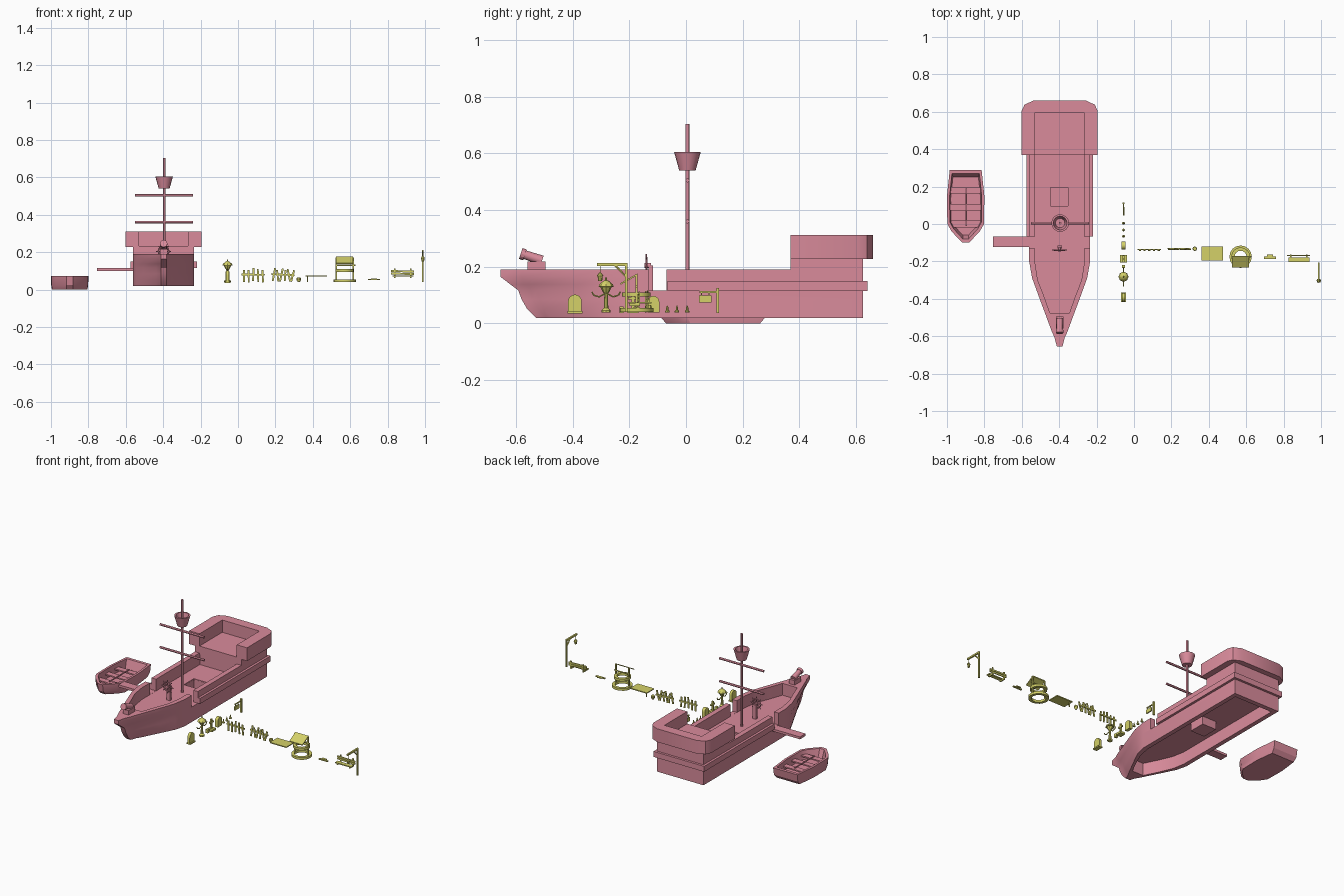
import bpy, bmesh, math, random
from mathutils import Vector
random.seed(4)

def material(name, col):
    m = bpy.data.materials.new(name)
    m.diffuse_color = (*col, 1)
    return m

RED = material("ship_red", (0.70, 0.26, 0.33))
YEL = material("prop_yellow", (0.66, 0.64, 0.14))
mat = RED

def finish(name, bm):
    bmesh.ops.recalc_face_normals(bm, faces=bm.faces)
    me = bpy.data.meshes.new(name)
    bm.to_mesh(me)
    bm.free()
    o = bpy.data.objects.new(name, me)
    bpy.context.collection.objects.link(o)
    me.materials.append(mat)
    return o

def loft(name, rings, caps=True, closed=False):
    bm = bmesh.new()
    vs = [[bm.verts.new(p) for p in r] for r in rings]
    n = len(vs[0])
    pairs = list(zip(vs, vs[1:])) + ([(vs[-1], vs[0])] if closed else [])
    for a, b in pairs:
        for i in range(n):
            bm.faces.new((a[i], a[(i+1) % n], b[(i+1) % n], b[i]))
    if caps and not closed:
        bm.faces.new(vs[0])
        bm.faces.new(vs[-1])
    return finish(name, bm)

def prism(name, pts, z0, z1):
    return loft(name, [[(x, y, z) for x, y in pts] for z in (z0, z1)])

def box(name, x0, x1, y0, y1, z0, z1, tilt=0):
    o = prism(name, [(x0, y0), (x1, y0), (x1, y1), (x0, y1)], z0, z1)
    if tilt:  # lean around the y axis about the box centre
        c = Vector(((x0+x1)/2, (y0+y1)/2, (z0+z1)/2))
        for v in o.data.vertices:
            v.co -= c
        o.location = c
        o.rotation_euler[1] = tilt
    return o

def rod(name, p0, p1, r0, r1=None, n=12):
    p0, p1 = Vector(p0), Vector(p1)
    r1 = r0 if r1 is None else r1
    q = (p1-p0).to_track_quat('Z', 'Y')
    ang = [2*math.pi*i/n for i in range(n)]
    return loft(name, [[p + q @ Vector((r*math.cos(a), r*math.sin(a), 0)) for a in ang]
                       for p, r in ((p0, r0), (p1, r1))])

def lathe(name, x, y, prof, n=16, closed=False):
    ang = [2*math.pi*i/n for i in range(n)]
    return loft(name, [[(x+r*math.cos(a), y+r*math.sin(a), z) for a in ang]
                       for r, z in prof], closed=closed)

def cut(target, cutter):
    cutter.hide_render = True
    m = target.modifiers.new("cut", 'BOOLEAN')
    m.operation, m.solver, m.object = 'DIFFERENCE', 'EXACT', cutter
    bpy.context.view_layer.objects.active = target
    bpy.ops.object.modifier_apply(modifier=m.name)
    bpy.data.objects.remove(cutter)

CX = -0.3975
def mirrored(half, cx=CX):
    return [(cx-x, y) for x, y in half] + [(cx+x, y) for x, y in reversed(half)]

# Hull: raked bow, open deck well and open underside
outline = mirrored([(0.163, 0.625), (0.163, -0.2), (0.147, -0.29), (0.107, -0.4),
                    (0.04, -0.58), (0.028, -0.605), (0.015, -0.655)])
def raked(tip, z):
    k = (tip+0.2)/(-0.455)
    return [(x, y if y > -0.2 else -0.2+(y+0.2)*k, z) for x, y in outline]
hull = loft("hull", [raked(*l) for l in ((-0.53, 0.02), (-0.56, 0.05), (-0.58, 0.085),
                                         (-0.592, 0.117), (-0.62, 0.138), (-0.655, 0.165), (-0.655, 0.19))])
cut(hull, prism("deck_cutter", mirrored([(0.131, 0.372), (0.131, -0.21), (0.117, -0.3),
                                         (0.082, -0.39), (0.052, -0.475)]), 0.115, 0.4))
cut(hull, prism("hold_cutter", mirrored([(0.135, 0.595), (0.135, -0.19), (0.12, -0.27),
                                         (0.085, -0.35), (0.04, -0.44)]), -0.1, 0.1))
cut(hull, box("gangway_cutter", -0.7, -0.1, -0.13, -0.068, 0.1155, 0.4))
cut(hull, box("hatch_cutter", -0.447, -0.353, 0.095, 0.195, 0.05, 0.2))

# Hatch well below the deck
for nm, b in (("floor", (-0.45, -0.35, 0.092, 0.198, 0.048, 0.052)),
              ("left", (-0.45, -0.446, 0.092, 0.198, 0.05, 0.11)),
              ("right", (-0.354, -0.35, 0.092, 0.198, 0.05, 0.11)),
              ("front", (-0.45, -0.35, 0.092, 0.096, 0.05, 0.11)),
              ("back", (-0.45, -0.35, 0.194, 0.198, 0.05, 0.11))):
    box("hatch_"+nm, *b)

# Side bands and boarding plank
for nm, s in (("left", -1), ("right", 1)):
    xs = sorted((CX+s*0.16, CX+s*0.178))
    box("side_band_"+nm, *xs, -0.066, 0.64, 0.115, 0.15)
box("stern_band", CX-0.178, CX+0.178, 0.62, 0.64, 0.115, 0.15)
box("boarding_plank", -0.755, -0.55, -0.122, -0.066, 0.1, 0.115)

# Raised stern deck with U-shaped parapet
box("stern_cabin", CX-0.163, CX+0.163, 0.368, 0.625, 0.18, 0.232)
parapet = prism("stern_parapet", mirrored([(0.203, 0.368), (0.203, 0.605), (0.188, 0.638), (0.14, 0.66)]), 0.228, 0.312)
cut(parapet, box("parapet_cutter", CX-0.131, CX+0.131, 0.3, 0.597, 0.234, 0.5))

# Mast, yards and lookout basket
MX, MY = -0.395, 0.005
rod("mast", (MX, MY, 0.11), (MX, MY, 0.703), 0.007)
for z in (0.36, 0.505):
    rod("yard", (-0.55, MY, z), (-0.24, MY, z), 0.007)
lathe("lookout_basket", MX, MY, [(0.029, 0.54), (0.047, 0.605), (0.037, 0.605), (0.025, 0.555)])

# Steering wheel on its stand
WX, WY, WZ = -0.398, -0.128, 0.205
box("wheel_stand", WX-0.012, WX+0.012, WY-0.004, WY+0.012, 0.11, 0.205)
bpy.ops.mesh.primitive_torus_add(major_radius=0.028, minor_radius=0.004, major_segments=16, minor_segments=6,
                                 location=(WX, WY-0.012, WZ), rotation=(math.pi/2, 0, 0))
bpy.context.object.name = "wheel_rim"
bpy.context.object.data.materials.append(RED)
for i in range(4):
    a = math.pi*i/4
    d = Vector((math.cos(a), 0, math.sin(a)))*0.041
    c = Vector((WX, WY-0.012, WZ))
    rod("wheel_spoke", c-d, c+d, 0.003, n=6)
rod("wheel_hub", (WX, WY-0.018, WZ), (WX, WY+0.004, WZ), 0.009)

# Bow gun on a block
box("gun_block", CX-0.02, CX+0.02, -0.56, -0.495, 0.185, 0.218)
rod("gun_barrel", (CX, -0.508, 0.222), (CX, -0.575, 0.245), 0.018, 0.015)
rod("gun_muzzle", (CX, -0.568, 0.242), (CX, -0.583, 0.247), 0.02)

# Rowing boat
def boat_ring(s, k, z):
    half = [(0.085, 0.29), (0.1, 0.15), (0.098, 0.0), (0.075, -0.04), (0.018, -0.1)]
    return [(x, 0.1+(y-0.1)*k, z) for x, y in mirrored([(x*s, y) for x, y in half], -0.9)]
loft("rowing_boat", [boat_ring(0.95, 0.85, 0), boat_ring(0.99, 0.96, 0.025), boat_ring(1, 1, 0.072),
                     boat_ring(0.86, 0.9, 0.072), boat_ring(0.8, 0.8, 0.018)])
for y, w in ((0.0, 0.078), (0.09, 0.083), (0.18, 0.08)):
    box("boat_seat", -0.9-w, -0.9+w, y-0.018, y+0.018, 0.04, 0.048)
rod("boat_oar", (-0.897, -0.01, 0.054), (-0.897, 0.19, 0.054), 0.004, n=8)

# ---- Row of small props ----
mat = YEL
PX = -0.056

# Arched headstones
def headstone(y, x0, x1, w, zs):
    arc = [(y+w*math.cos(math.pi*i/8), zs+w*math.sin(math.pi*i/8)) for i in range(9)]
    pts = [(y+w, 0.038)] + arc + [(y-w, 0.038)]
    loft("headstone", [[(x, a, b) for a, b in pts] for x in (x0, x1)])
headstone(-0.392, -0.064, -0.048, 0.024, 0.078)
box("headstone_base", -0.07, -0.042, -0.418, -0.366, 0.036, 0.044)
headstone(-0.115, -0.066, -0.046, 0.021, 0.076)

# Street lamp with curled arms
lathe("street_lamp", PX, -0.282, [(0.016, 0.038), (0.016, 0.046), (0.008, 0.055), (0.006, 0.105), (0.012, 0.112),
      (0.02, 0.128), (0.027, 0.13), (0.024, 0.138), (0.01, 0.15), (0.004, 0.152), (0.003, 0.162)], 8)
for s in (-1, 1):
    pts = [(PX, -0.282+s*a, z) for a, z in ((0.005, 0.105), (0.025, 0.094), (0.044, 0.1), (0.05, 0.112))]
    for a, b in zip(pts, pts[1:]):
        rod("lamp_arm", a, b, 0.003, n=6)

# Stepped grave marker with cross
box("marker_base", -0.074, -0.038, -0.207, -0.167, 0.037, 0.05)
box("marker_post", -0.061, -0.051, -0.192, -0.182, 0.05, 0.11)
box("marker_bar", -0.061, -0.051, -0.205, -0.169, 0.085, 0.094)
box("marker_block", -0.064, -0.048, -0.235, -0.22, 0.037, 0.06)

# Candles
for y in (-0.066, -0.032, 0.004):
    lathe("candle", PX, y, [(0.008, 0.038), (0.008, 0.044), (0.004, 0.048), (0.004, 0.056), (0.001, 0.064)], 8)

# Hanging sign on post
box("sign_post", PX-0.005, PX+0.005, 0.107, 0.116, 0.037, 0.125)
box("sign_arm", PX-0.003, PX+0.003, 0.048, 0.112, 0.108, 0.114)
box("sign_board", PX-0.004, PX+0.004, 0.045, 0.09, 0.074, 0.098)
for y in (0.053, 0.08):
    box("sign_link", PX-0.001, PX+0.001, y, y+0.003, 0.097, 0.11)

# Two picket fences, the second more crooked
for x0, y, n, wob in ((0.018, -0.138, 5, 0.1), (0.178, -0.132, 6, 0.3)):
    box("fence_rail", x0, x0+0.125, y-0.002, y+0.004, 0.076, 0.085, wob*0.15)
    for i in range(n):
        x = x0+0.014+i*0.1/(n-1)
        box("fence_picket", x-0.005, x+0.005, y-0.006, y-0.001, 0.038+random.random()*0.008,
            0.103+random.random()*0.015, random.uniform(-wob, wob))

# Small urn, slab and stake
lathe("urn", 0.325, -0.132, [(0.005, 0.04), (0.011, 0.05), (0.012, 0.058), (0.009, 0.066)], 10)
box("slab", 0.36, 0.476, -0.195, -0.121, 0.07, 0.076)
box("slab_stake", 0.37, 0.375, -0.138, -0.132, 0.042, 0.071)

# Covered well: two rings, posts and a lean-to roof
for r, z in ((0.06, 0.04), (0.05, 0.095)):
    lathe("well_ring", 0.57, -0.175, [(r, z), (r, z+0.015), (r-0.018, z+0.015), (r-0.018, z)], 16, True)
for x in (0.524, 0.616):
    box("well_post", x-0.004, x+0.004, -0.179, -0.171, 0.045, 0.172)
loft("well_roof", [[(x, -0.232, 0.136), (x, -0.232, 0.142), (x, -0.172, 0.176), (x, -0.172, 0.17)]
                   for x in (0.524, 0.616)])
rod("well_axle", (0.52, -0.175, 0.13), (0.628, -0.175, 0.13), 0.004, n=8)

# Small tray
box("tray", 0.695, 0.758, -0.186, -0.174, 0.052, 0.058)
box("tray_top", 0.71, 0.742, -0.18, -0.164, 0.054, 0.06)

# Bench with slatted back
box("bench_seat", 0.825, 0.937, -0.203, -0.178, 0.07, 0.076)
for z in (0.08, 0.093):
    box("bench_slat", 0.818, 0.942, -0.172, -0.166, z, z+0.01, 0.03)
for x in (0.838, 0.924):
    box("bench_leg", x-0.004, x+0.004, -0.2, -0.166, 0.062, 0.074)
    box("bench_upright", x-0.004, x+0.004, -0.168, -0.162, 0.062, 0.112)

# Lantern post with braced arm
LX = 0.988
box("lantern_post", LX-0.005, LX+0.005, -0.216, -0.206, 0.04, 0.213)
box("lantern_beam", LX-0.005, LX+0.005, -0.314, -0.206, 0.203, 0.213)
rod("lantern_brace", (LX, -0.211, 0.165), (LX, -0.25, 0.205), 0.004, n=6)
rod("lantern_chain", (LX, -0.303, 0.175), (LX, -0.303, 0.205), 0.0015, n=6)
lathe("lantern", LX, -0.303, [(0.007, 0.15), (0.009, 0.168), (0.012, 0.168), (0.003, 0.18)], 8)

# Smooth shading with sharp edges kept
bpy.ops.object.select_all(action='SELECT')
bpy.context.view_layer.objects.active = hull
bpy.ops.object.shade_smooth_by_angle(angle=math.radians(30))
